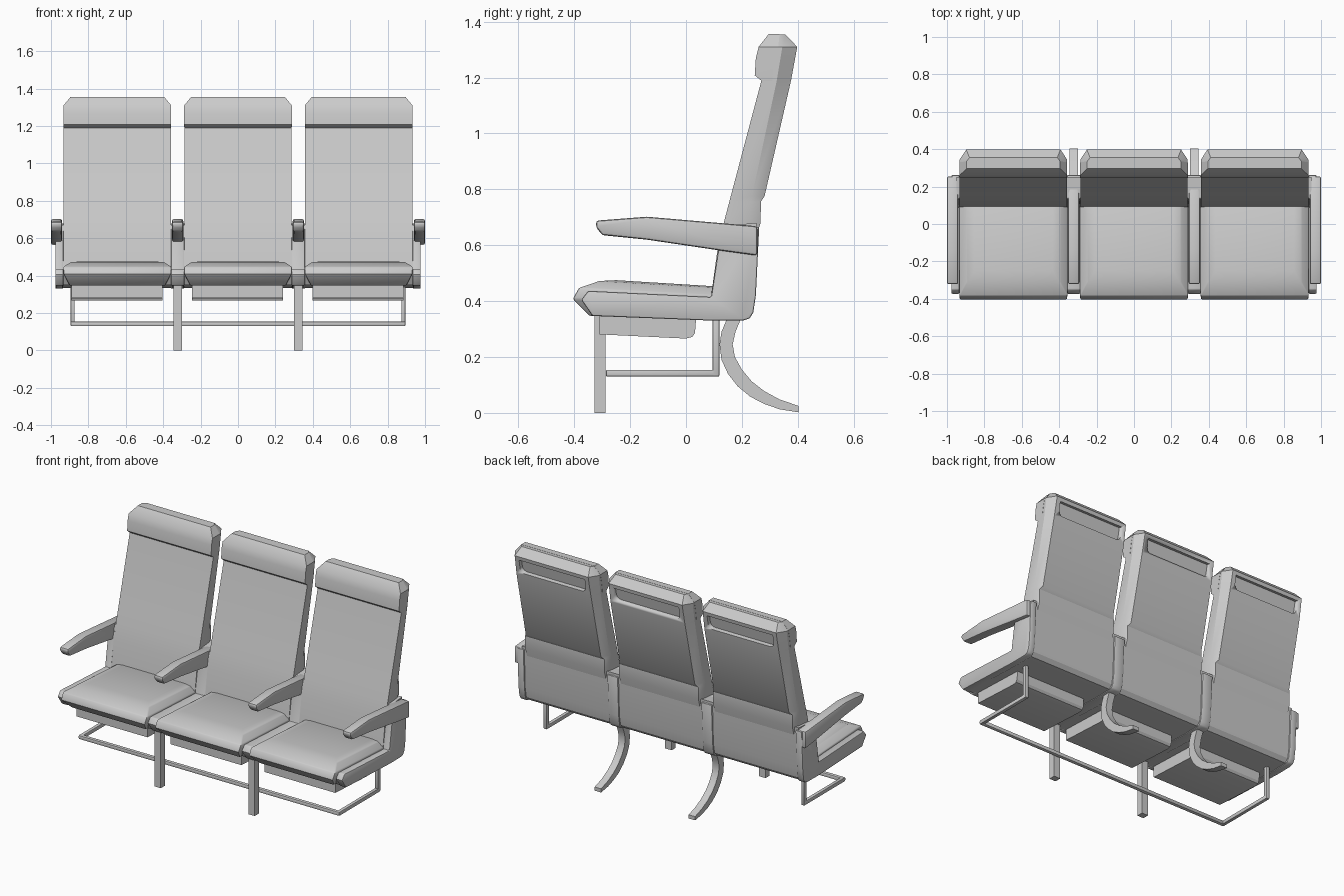
import bpy, bmesh, math
from mathutils import Matrix

if "Cube" in bpy.data.objects:
    bpy.data.objects.remove(bpy.data.objects["Cube"])

PITCH = 0.645   # seat spacing


def finish(name, bm, bevel=0.0, segs=2, angle=30):
    bmesh.ops.recalc_face_normals(bm, faces=bm.faces)
    me = bpy.data.meshes.new(name)
    bm.to_mesh(me)
    bm.free()
    ob = bpy.data.objects.new(name, me)
    bpy.context.collection.objects.link(ob)
    bpy.ops.object.select_all(action='DESELECT')
    ob.select_set(True)
    bpy.context.view_layer.objects.active = ob
    if bevel:
        m = ob.modifiers.new("Bevel", 'BEVEL')
        m.width, m.segments = bevel, segs
        m.limit_method, m.angle_limit = 'ANGLE', math.radians(25)
        bpy.ops.object.modifier_apply(modifier="Bevel")
    bpy.ops.object.shade_smooth_by_angle(angle=math.radians(angle))
    return ob


def loft(name, rings, **kw):
    """Skin closed rings of equal point count, capped at both ends."""
    bm = bmesh.new()
    rows = [[bm.verts.new(p) for p in r] for r in rings]
    n = len(rows[0])
    for a, b in zip(rows, rows[1:]):
        for i in range(n):
            j = (i + 1) % n
            bm.faces.new((a[i], a[j], b[j], b[i]))
    bm.faces.new(rows[0])
    bm.faces.new(rows[-1])
    return finish(name, bm, **kw)


def prism(name, profile, x, hw, **kw):
    """Extrude a (y, z) side profile along x."""
    return loft(name, [[(x + s * hw, y, z) for y, z in profile] for s in (-1, 1)], **kw)


def box(name, x, y, z, **kw):
    return prism(name, [(y[0], z[0]), (y[1], z[0]), (y[1], z[1]), (y[0], z[1])],
                 (x[0] + x[1]) / 2, (x[1] - x[0]) / 2, **kw)


# L-shaped shell under and behind the seats
shell = [(-.36, .40), (-.34, .425), (.09, .405), (.135, .67), (.252, .68),
         (.243, .42), (.232, .36), (.212, .337), (.10, .335), (-.33, .35)]
prism("seat_shell", shell, 0, .95)

# Frames at the ends and between the seats
frame = [(-.375, .405), (-.35, .437), (.09, .415), (.115, .58), (.13, .655), (.262, .665),
         (.25, .42), (.241, .36), (.228, .338), (.205, .331), (.10, .33), (-.335, .347)]
arm = [(-.322, .688), (-.14, .702), (.255, .668), (.255, .563), (.13, .58),
       (-.14, .62), (-.30, .636), (-.322, .665)]
for i, (fx, fw, ax) in enumerate([(-.955, .022, -.97), (-PITCH / 2, .036, -PITCH / 2),
                                  (PITCH / 2, .036, PITCH / 2), (.955, .022, .97)]):
    prism(f"side_frame_{i}", frame, fx, fw, bevel=.006)
    prism(f"armrest_{i}", arm, ax, .03, bevel=.01)


def back_ring(z, yf, ym, yb, hw, hb, cx):
    return [(cx - hw, yf, z), (cx + hw, yf, z), (cx + hw, ym, z),
            (cx + hb, yb, z), (cx - hb, yb, z), (cx - hw, ym, z)]


def quad_ring(hw, yf, zf, yb, zb, cx):
    return [(cx - hw, yf, zf), (cx + hw, yf, zf), (cx + hw, yb, zb), (cx - hw, yb, zb)]


# height, front y, side y, back y, half width, back half width
BACK = [(.42, .09, .19, .215, .287, .27), (.58, .112, .21, .235, .287, .27),
        (.68, .135, .23, .267, .287, .272), (.756, .155, .232, .268, .287, .272),
        (.775, .16, .236, .281, .287, .258), (1.19, .27, .325, .376, .287, .255),
        (1.31, .292, .345, .398, .287, .252), (1.355, .30, .335, .355, .25, .235)]
CUSHION = [(.255, -.345, .347, .08, .36), (.287, -.405, .408, .11, .40),
           (.289, -.383, .447, .11, .42), (.25, -.31, .472, .12, .447),
           (.21, -.25, .475, .12, .452)]
HEADREST = [(.287, .272, 1.187, .31, 1.187), (.288, .246, 1.208, .31, 1.208),
            (.288, .25, 1.27, .32, 1.27), (.288, .26, 1.31, .33, 1.31),
            (.25, .296, 1.356, .335, 1.356)]
BOX = [(-.31, .36), (-.31, .281), (.0, .266), (.022, .272), (.032, .285), (.038, .36)]

for i in (-1, 0, 1):
    cx = i * PITCH
    # Reclined back with a slot recess behind the head
    back = loft(f"seat_back_{i + 2}", [back_ring(*r, cx) for r in BACK])
    bm = bmesh.new()
    bmesh.ops.create_cube(bm, size=1)
    bmesh.ops.scale(bm, vec=(.45, .05, .085), verts=bm.verts)
    low = [e for e in bm.edges if all(v.co.z < 0 for v in e.verts)
           and abs(e.verts[0].co.x - e.verts[1].co.x) < 1e-5]
    bmesh.ops.bevel(bm, geom=low, offset=.03, segments=4, affect='EDGES', profile=.5)
    bmesh.ops.transform(bm, verts=bm.verts, matrix=Matrix.Translation((cx, .388, 1.245))
                        @ Matrix.Rotation(math.radians(-11), 4, 'X'))
    cutter = finish("slot_cutter", bm)
    cutter.hide_render = True
    mod = back.modifiers.new("Slot", 'BOOLEAN')
    mod.operation, mod.object, mod.solver = 'DIFFERENCE', cutter, 'EXACT'
    bpy.context.view_layer.objects.active = back
    bpy.ops.object.modifier_apply(modifier="Slot")
    bpy.data.objects.remove(cutter)
    # Headrest, cushion and storage box
    loft(f"headrest_{i + 2}", [quad_ring(*r, cx) for r in HEADREST], angle=35)
    loft(f"seat_cushion_{i + 2}", [quad_ring(*r, cx) for r in CUSHION], bevel=.012)
    prism(f"under_seat_box_{i + 2}", BOX, cx - .003, .243)

# Legs: straight at the front, curved at the rear
REAR = [(.20, .345), (.177, .29), (.167, .245), (.175, .20), (.20, .155), (.235, .113),
        (.28, .078), (.335, .048), (.403, .025), (.403, .002), (.335, .013), (.28, .032),
        (.23, .058), (.185, .095), (.15, .14), (.127, .19), (.12, .245), (.127, .29), (.15, .345)]
for s, side in ((-1, "left"), (1, "right")):
    lx = s * PITCH / 2
    box(f"front_leg_{side}", (lx - .022, lx + .022), (-.328, -.288), (0, .36))
    prism(f"rear_leg_{side}", REAR, lx, .022)
    # Luggage rail sides
    rx = s * .884
    box(f"rail_post_{side}", (rx - .011, rx + .011), (.095, .119), (.13, .345), bevel=.004)
    box(f"rail_side_{side}", (rx - .011, rx + .011), (-.285, .119), (.13, .154), bevel=.004)
box("rail_front", (-.895, .895), (-.287, -.263), (.13, .154), bevel=.006)
